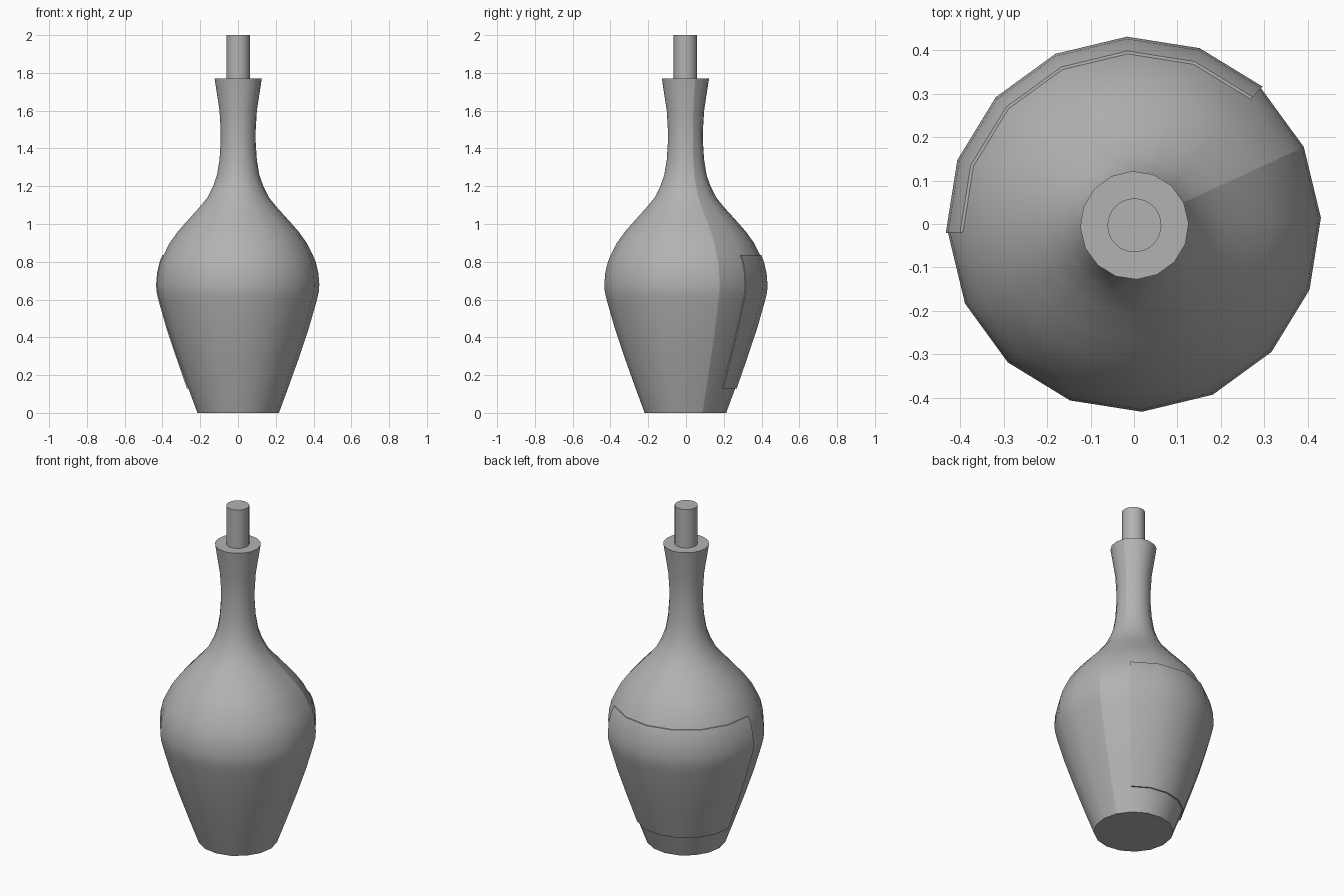
import bpy, bmesh, math

if "Cube" in bpy.data.objects:
    bpy.data.objects.remove(bpy.data.objects["Cube"])

SIDES = 16
STEP = 2 * math.pi / SIDES
SEAM = math.radians(24.8)

grey = bpy.data.materials.new("dark_grey")
grey.diffuse_color = (.45, .45, .45, 1)
grey.use_nodes = True
grey.node_tree.nodes["Principled BSDF"].inputs["Base Color"].default_value = grey.diffuse_color


def finish(name, bm, centre=(.001, -.003, 0)):
    """Turn a bmesh into a smooth-shaded object, keeping marked edges hard."""
    bmesh.ops.recalc_face_normals(bm, faces=bm.faces)
    bmesh.ops.translate(bm, verts=bm.verts, vec=centre)
    me = bpy.data.meshes.new(name)
    bm.to_mesh(me)
    bm.free()
    me.materials.append(grey)
    ob = bpy.data.objects.new(name, me)
    bpy.context.collection.objects.link(ob)
    bpy.ops.object.select_all(action='DESELECT')
    ob.select_set(True)
    bpy.context.view_layer.objects.active = ob
    hard = [e.index for e in me.edges if e.use_edge_sharp]
    bpy.ops.object.shade_smooth_by_angle(angle=math.radians(35))
    for i in hard:
        me.edges[i].use_edge_sharp = True
    return ob


def sweep(name, profile, start, columns, closed=False):
    """Turn an (r, z) profile around z through a number of columns, capping flat ends."""
    bm = bmesh.new()
    cols = []
    for i in range(columns + 1):
        a = start + i * STEP
        cols.append([bm.verts.new((r * math.cos(a), r * math.sin(a), z)) for r, z in profile])
    n = len(profile)
    for c, d in zip(cols, cols[1:]):
        for j in range(n if closed else n - 1):
            k = (j + 1) % n
            bm.faces.new((c[j], d[j], d[k], c[k]))
    if closed:
        bm.faces.new(cols[0])
        bm.faces.new(cols[-1][::-1])
    else:
        bm.faces.new([c[0] for c in cols[:-1]][::-1])
        bm.faces.new([c[-1] for c in cols[:-1]])
        # weld the seam, keeping it as a hard edge
        bmesh.ops.remove_doubles(bm, verts=bm.verts, dist=1e-5)
        for e in bm.edges:
            if all(abs(math.atan2(v.co.y, v.co.x) - start) < 1e-3 for v in e.verts):
                e.smooth = False
    return finish(name, bm)


# Bottle body: bulbous with a narrow flared neck
bottle = [(.216, 0), (.264, .13), (.325, .3), (.375, .45), (.415, .59), (.427, .64),
          (.430, .68), (.425, .74), (.411, .80), (.393, .84), (.363, .90), (.32, .96),
          (.267, 1.02), (.208, 1.085), (.163, 1.14), (.133, 1.2), (.112, 1.26),
          (.099, 1.34), (.093, 1.43), (.093, 1.5), (.099, 1.6), (.125, 1.77)]
sweep("bottle", bottle, SEAM, SIDES)

# Label: thin raised panel around the back left
outer = [(.272, .13), (.331, .3), (.381, .45), (.421, .59), (.433, .64),
         (.435, .68), (.43, .74), (.416, .8), (.402, .835)]
inner = [(r - .012, z) for r, z in reversed(outer)]
sweep("label", outer + inner, SEAM + STEP, 6, closed=True)

# Stopper: round plug standing in the neck, with a small ring on its top face
bm = bmesh.new()
bmesh.ops.create_cone(bm, cap_ends=True, segments=32, radius1=.062, radius2=.062, depth=.3)
top = max(bm.faces, key=lambda f: f.calc_center_median().z)
bmesh.ops.inset_region(bm, faces=[top], thickness=.035, depth=0)
finish("stopper", bm, (.001, -.003, 1.85))
